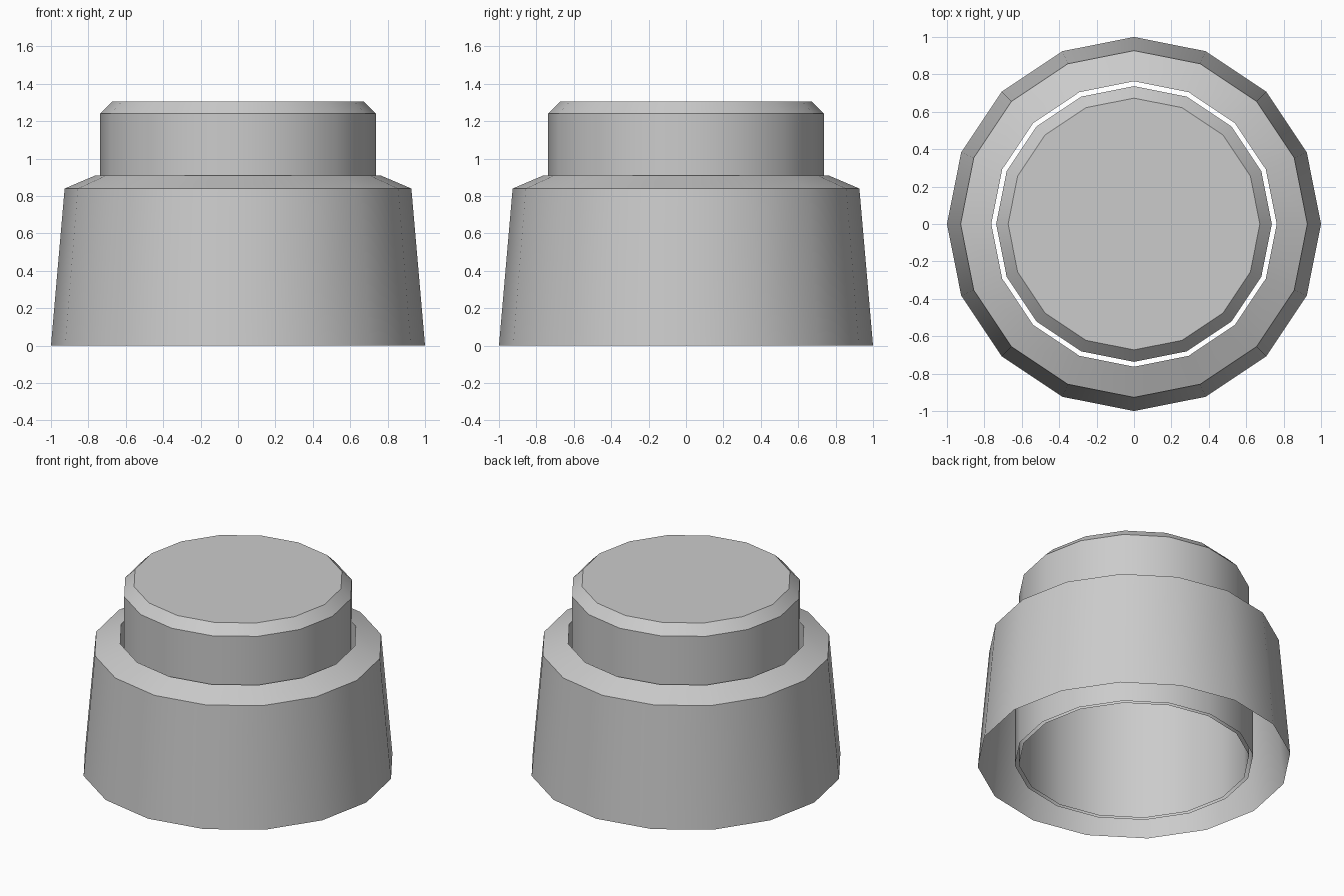
import bpy, bmesh
from math import cos, sin, pi, radians

if "Cube" in bpy.data.objects:
    bpy.data.objects.remove(bpy.data.objects["Cube"])

SIDES = 16


def lathe(name, profile, cap_top=False):
    """Revolve (radius, z) points into an open shell, optionally closing the last ring."""
    bm = bmesh.new()
    rings = [[bm.verts.new((r * cos(2 * pi * i / SIDES), r * sin(2 * pi * i / SIDES), z))
              for i in range(SIDES)] for r, z in profile]
    for a, b in zip(rings, rings[1:]):
        for i in range(SIDES):
            j = (i + 1) % SIDES
            bm.faces.new((a[i], a[j], b[j], b[i]))
    if cap_top:
        bm.faces.new(rings[-1])
    mesh = bpy.data.meshes.new(name)
    bm.to_mesh(mesh)
    bm.free()
    obj = bpy.data.objects.new(name, mesh)
    bpy.context.collection.objects.link(obj)
    bpy.ops.object.select_all(action='DESELECT')
    obj.select_set(True)
    bpy.context.view_layer.objects.active = obj
    bpy.ops.object.shade_smooth_by_angle(angle=radians(30))
    return obj


# Tapered skirt with sloped rim and an inner sleeve, open underneath
lathe("tapered_housing", [(1.0, 0), (0.927, 0.84), (0.763, 0.91), (0.763, 0)])

# Hollow push button with chamfered top, set just inside the sleeve
lathe("push_button", [(0.737, 0), (0.737, 1.24), (0.673, 1.305)], cap_top=True)
